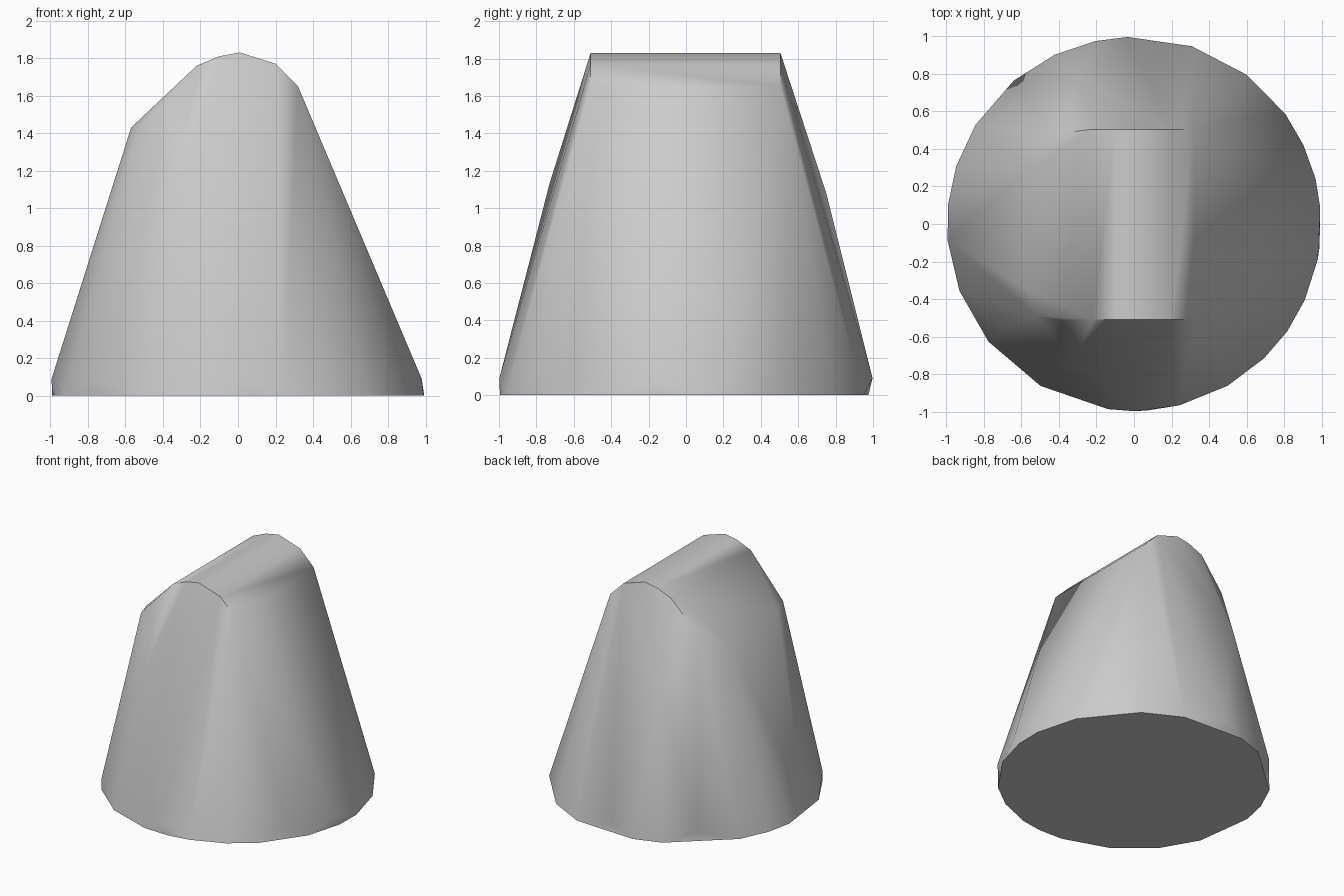
import bpy
import bmesh
from math import cos, sin, radians

cube = bpy.data.objects.get("Cube")
if cube:
    bpy.data.objects.remove(cube, do_unlink=True)

# Plain grey surface
grey = bpy.data.materials.new("plain_grey")
grey.use_nodes = True
colour = (0.6, 0.6, 0.6, 1)
grey.diffuse_color = colour
grey.node_tree.nodes["Principled BSDF"].inputs["Base Color"].default_value = colour


def ring(angles, radius, z):
    return [(radius * cos(radians(a)), radius * sin(radians(a)), z) for a in angles]


# Rounded foot: a low rim of corners above the ground outline
points = ring([-35, -11, 14, 36, 92, 130, 185, 219, 270], 0.998, 0.09)
points += ring([-60, -46, -24, -7, 5, 25, 53, 72, 102, 115, 148, 162,
                174, 201, 219, 240, 262, 274, 284], 0.997, 0)

# Ridge profile shared by the front and back ends
ridge = [(0.32, 1.65), (0.2, 1.77), (0.01, 1.83), (-0.1, 1.81), (-0.22, 1.76)]
for y in (-0.51, 0.505):
    points += [(x, y, z) for x, z in ridge]

# Sloping shoulder and slight bulges in the end walls
points += [(-0.38, -0.515, 1.56), (-0.52, -0.49, 1.44), (-0.57, -0.35, 1.43),
           (-0.57, 0.28, 1.43), (-0.43, 0.48, 1.53),
           (-0.32, -0.73, 1.13), (-0.3, 0.75, 1.08)]

# Skin everything as one convex stone
bm = bmesh.new()
for p in points:
    bm.verts.new(p)
hull = bmesh.ops.convex_hull(bm, input=bm.verts[:])
inner = {v for v in hull["geom_interior"] + hull["geom_unused"]
         if isinstance(v, bmesh.types.BMVert)}
bmesh.ops.delete(bm, geom=list(inner), context="VERTS")
bmesh.ops.dissolve_limit(bm, angle_limit=radians(1), verts=bm.verts[:], edges=bm.edges[:])
bmesh.ops.recalc_face_normals(bm, faces=bm.faces[:])

mesh = bpy.data.meshes.new("tapered_block")
bm.to_mesh(mesh)
bm.free()
mesh.materials.append(grey)
block = bpy.data.objects.new("tapered_block", mesh)
bpy.context.collection.objects.link(block)

bpy.ops.object.select_all(action="DESELECT")
block.select_set(True)
bpy.context.view_layer.objects.active = block
bpy.ops.object.shade_smooth_by_angle(angle=radians(40))
